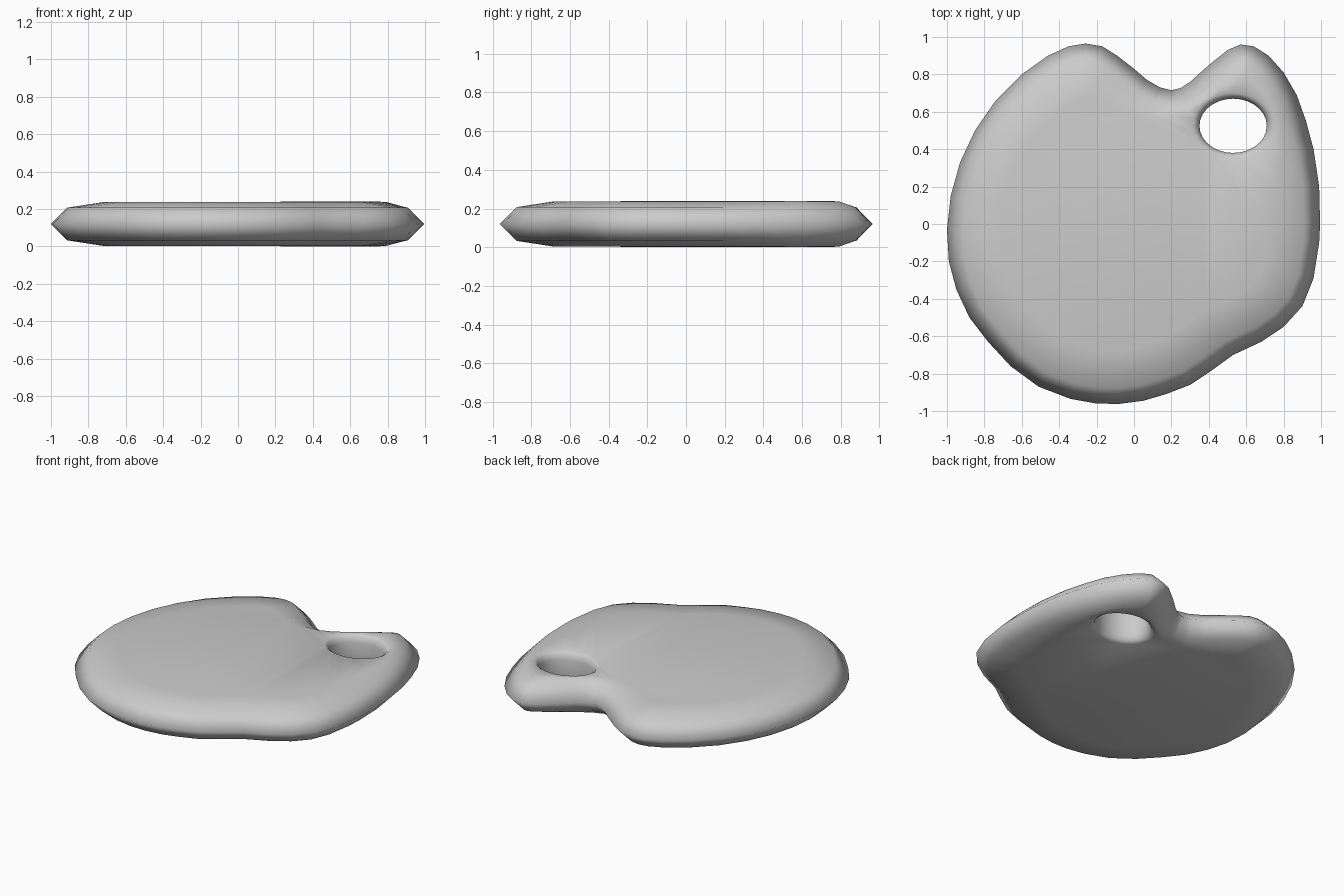
import bpy, bmesh
from math import sin, cos, pi
from mathutils import Vector

if "Cube" in bpy.data.objects:
    bpy.data.objects.remove(bpy.data.objects["Cube"])

# Outline of the board seen from above, counterclockwise
OUTLINE = [Vector(p) for p in [
    (.995, 0), (.99, .2), (.96, .4), (.92, .55), (.87, .69), (.80, .81), (.72, .90),
    (.64, .95), (.57, .96), (.50, .93), (.40, .85), (.30, .76), (.25, .727), (.20, .715),
    (.14, .73), (.07, .77), (0, .83), (-.09, .90), (-.17, .95), (-.26, .965), (-.35, .95),
    (-.46, .90), (-.60, .80), (-.74, .66), (-.85, .50), (-.93, .33), (-.98, .15), (-1, -.03),
    (-.99, -.2), (-.95, -.35), (-.88, -.50), (-.78, -.63), (-.66, -.76), (-.51, -.87),
    (-.34, -.935), (-.20, -.96), (-.08, -.962), (.05, -.945), (.17, -.91), (.30, -.86),
    (.42, -.78), (.53, -.70), (.68, -.63), (.80, -.55), (.90, -.44), (.96, -.29), (.99, -.1)]]
N = len(OUTLINE)
MID, HALF = 0.12, 0.12


def hole_loop(scale, n=28):
    return [Vector((.53 + .18 * scale * cos(2 * pi * i / n),
                    .525 + .145 * scale * sin(2 * pi * i / n))) for i in range(n)]


def inward(i):
    t = (OUTLINE[(i + 1) % N] - OUTLINE[i - 1]).normalized()
    return Vector((-t.y, t.x))


def smooth(values, rounds):
    for _ in range(rounds):
        values = [(values[i - 1] + 2 * values[i] + values[(i + 1) % N]) / 4 for i in range(N)]
    return values


# Rim loops: a narrow shoulder, then a broad crown that narrows beside the hole
hole_edge = hole_loop(1.2)
normals = [inward(i) for i in range(N)]
soft = [n.normalized() for n in smooth(normals, 3)]
shoulder = [p + n * .085 for p, n in zip(OUTLINE, normals)]
room = [min((p - h).length for h in hole_edge) for p in OUTLINE]
depth = smooth([min(.28, .085 + .5 * max(r - .085, .02)) for r in room], 1)
crown = [p + n * d for p, n, d in zip(OUTLINE, soft, depth)]

bm = bmesh.new()


def add_loop(points, z):
    return [bm.verts.new((p.x, p.y, z)) for p in points]


def bridge(a, b):
    for i in range(len(a)):
        j = (i + 1) % len(a)
        bm.faces.new((a[i], a[j], b[j], b[i]))


def closed_edges(loop):
    return [bm.edges.get((loop[i - 1], loop[i])) for i in range(len(loop))]


# Both halves of the board share the outermost rim
rim = add_loop(OUTLINE, MID)
inner = []
for side in (1, -1):
    s = add_loop(shoulder, MID + side * .087)
    c = add_loop(crown, MID + side * (HALF - .003))
    lip = add_loop(hole_edge, MID + side * HALF)
    bevel = add_loop(hole_loop(1.07), MID + side * .105)
    wall = add_loop(hole_loop(1.0), MID + side * .07)
    bridge(rim, s)
    bridge(s, c)
    bridge(lip, bevel)
    bridge(bevel, wall)
    bmesh.ops.triangle_fill(bm, use_beauty=True, edges=closed_edges(c) + closed_edges(lip),
                            normal=(0, 0, side))
    inner.append(wall)
bridge(inner[0], inner[1])
bmesh.ops.recalc_face_normals(bm, faces=bm.faces)
for f in bm.faces:
    f.smooth = True

mesh = bpy.data.meshes.new("palette_board")
bm.to_mesh(mesh)
bm.free()
board = bpy.data.objects.new("palette_board", mesh)
bpy.context.collection.objects.link(board)
